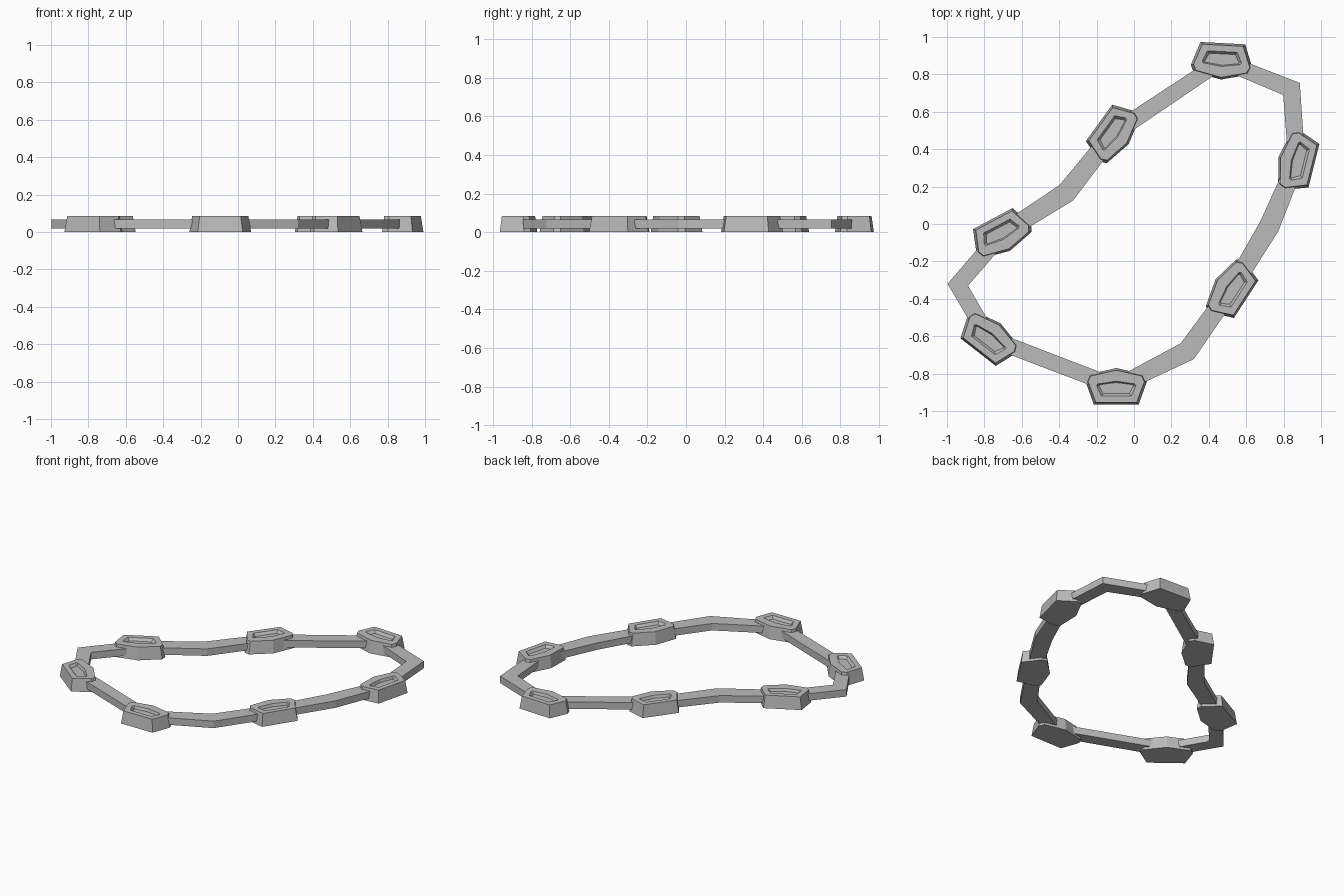
import bpy, bmesh
from math import radians
from mathutils import Vector, Matrix

cube = bpy.data.objects.get("Cube")
if cube:
    bpy.data.objects.remove(cube, do_unlink=True)

grey = bpy.data.materials.new("plain_grey")
grey.use_nodes = True
colour = (0.5, 0.5, 0.5, 1)
grey.diffuse_color = colour
grey.node_tree.nodes["Principled BSDF"].inputs["Base Color"].default_value = colour


def make_object(name, bm):
    bmesh.ops.recalc_face_normals(bm, faces=bm.faces)
    mesh = bpy.data.meshes.new(name)
    bm.to_mesh(mesh)
    bm.free()
    mesh.materials.append(grey)
    obj = bpy.data.objects.new(name, mesh)
    bpy.context.collection.objects.link(obj)
    return obj


def add_loop(bm, points, z):
    return [bm.verts.new((x, y, z)) for x, y in points]


def bridge(bm, a, b):
    n = len(a)
    for i in range(n):
        j = (i + 1) % n
        bm.faces.new((a[i], a[j], b[j], b[i]))


def mirrored(half):
    # Last point lies on the mirror axis
    return half + [(-x, y) for x, y in reversed(half[:-1])]


def scaled(points, sx, sy):
    return [(x * sx, y * sy) for x, y in points]


# Link plates: x, y, direction of the outer edge in degrees
links = {
    "front": (-0.095, -0.87, 270),
    "front_right": (-0.775, -0.61, 232),
    "right": (-0.71, -0.055, 118),
    "back_right": (-0.11, 0.485, 144),
    "back": (0.47, 0.872, 87),
    "left": (0.87, 0.335, -14),
    "front_left": (0.52, -0.35, -33),
}

outline = mirrored([(0.12, 0.095), (0.165, -0.03), (0.15, -0.065), (0, -0.1)])
recess = mirrored([(0.08, 0.05), (0.105, -0.005), (0.1, -0.015), (0, -0.03)])


def make_link(name, x, y, angle):
    # Tapered plate with a sunken panel in its top
    bm = bmesh.new()
    base = add_loop(bm, outline, 0)
    top = add_loop(bm, scaled(outline, 0.91, 0.88), 0.085)
    rim = add_loop(bm, recess, 0.085)
    floor = add_loop(bm, scaled(recess, 0.87, 0.75), 0.067)
    bm.faces.new(base)
    for a, b in ((base, top), (top, rim), (rim, floor)):
        bridge(bm, a, b)
    bm.faces.new(floor)
    obj = make_object(name, bm)
    turn = Matrix.Rotation(radians(angle - 90), 4, "Z")
    obj.matrix_world = Matrix.Translation((x, y, 0)) @ turn


for name, place in links.items():
    make_link(name + "_link", *place)


# Band: closed path through the links, with bends between them
def at(name):
    return (*links[name][:2], 0.046)


bend = 0.055
path = [
    at("front"), at("front_right"), (-0.942, -0.325, bend), at("right"),
    (-0.362, 0.167, bend), at("back_right"), at("back"), (0.842, 0.722, bend),
    at("left"), (0.722, -0.015, bend), at("front_left"), (0.285, -0.68, bend),
]
inner, outer = [], []
for i, (x, y, half_width) in enumerate(path):
    here = Vector((x, y))
    before = (here - Vector(path[i - 1][:2])).normalized()
    after = (Vector(path[(i + 1) % len(path)][:2]) - here).normalized()
    along = (before + after).normalized()
    side = Vector((-along.y, along.x)) * half_width
    outer.append(here + side)
    inner.append(here - side)

bm = bmesh.new()
loops = [add_loop(bm, pts, z) for pts, z in
         ((outer, 0.018), (outer, 0.066), (inner, 0.066), (inner, 0.018))]
for k in range(4):
    bridge(bm, loops[k], loops[(k + 1) % 4])
make_object("band", bm)
